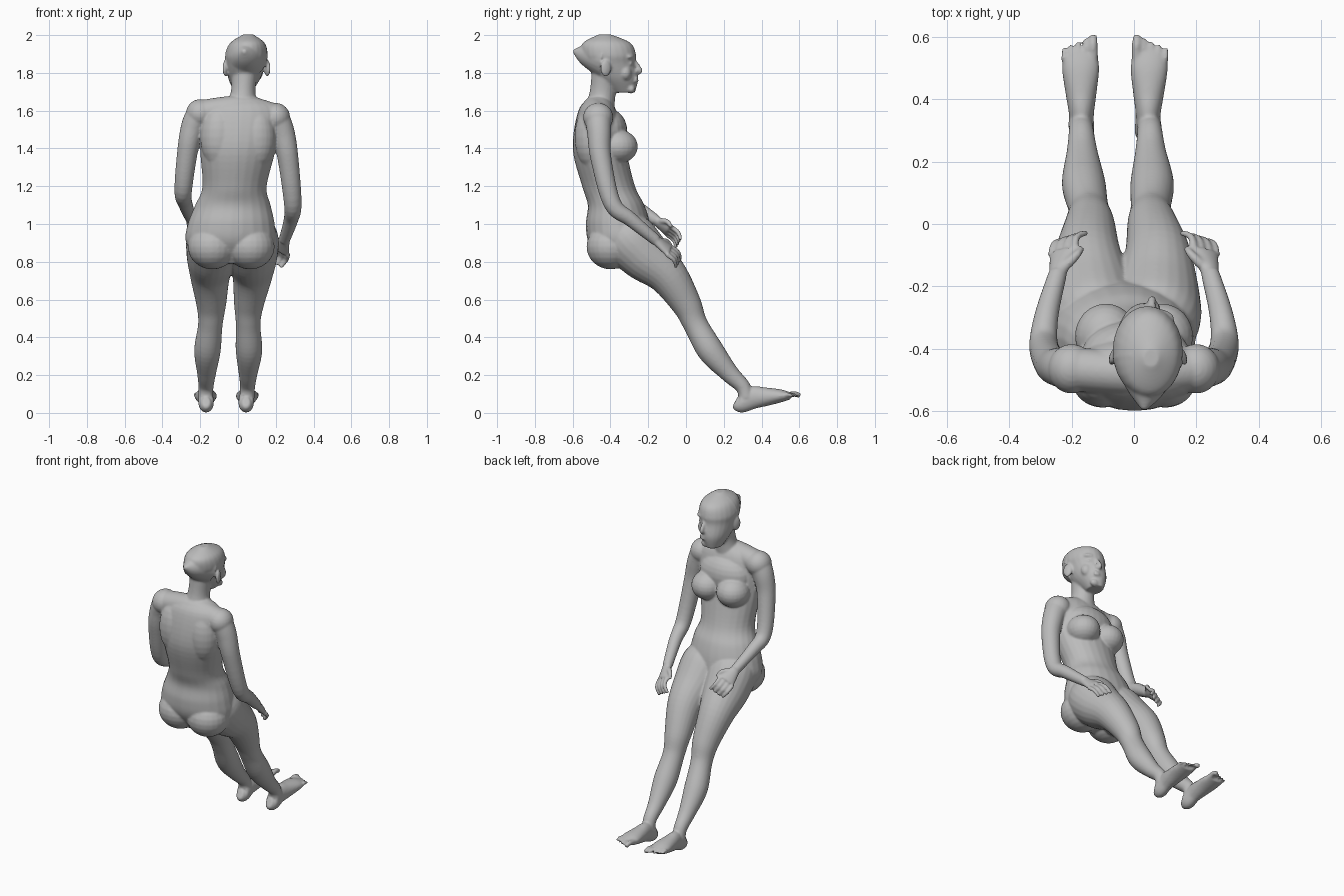
import bpy
import bmesh
from math import cos, sin, pi
from mathutils import Matrix, Vector

default_cube = bpy.data.objects.get("Cube")
if default_cube:
    bpy.data.objects.remove(default_cube, do_unlink=True)

SIDES = 24
STEPS = 6
X_AXIS, Y_AXIS, Z_AXIS = Matrix.Identity(3)
RIGHT, LEFT = -1, 1
body = bmesh.new()


def spine_x(height):
    """The figure leans slightly to its left as it rises."""
    return max(.09 * (height - 1.4), -.04)


def leg_x(side, spread, height):
    """Each leg stands a given distance from a slightly slanted midline."""
    return side * spread + .04 * height - .065


def smooth_rows(rows):
    """Pass a Catmull-Rom spline through rows of equal length."""
    rows = [Vector(row) for row in rows]
    last = len(rows) - 1
    result = []
    for i in range(last):
        start, end = rows[i], rows[i + 1]
        leaving = (end - rows[max(i - 1, 0)]) / 2
        arriving = (rows[min(i + 2, last)] - start) / 2
        for step in range(STEPS):
            t = step / STEPS
            ease = t * t * (3 - 2 * t)
            result.append(start.lerp(end, ease)
                          + leaving * t * (1 - t) ** 2
                          - arriving * t * t * (1 - t))
    return result + [rows[last]]


def loft(rows, side=X_AXIS, level=False):
    """Skin ellipses along a path: x, y, z, half width, half depth."""
    rows = smooth_rows(rows)
    last = len(rows) - 1
    centres = [Vector(row[:3]) for row in rows]
    rings = []
    for i, row in enumerate(rows):
        along = centres[min(i + 1, last)] - centres[max(i - 1, 0)]
        along = Z_AXIS if level else along.normalized()
        wide = (side - along * side.dot(along)).normalized()
        deep = along.cross(wide)
        width, depth = row[3:]
        ring = []
        for k in range(SIDES):
            angle = 2 * pi * k / SIDES
            offset = wide * cos(angle) * width + deep * sin(angle) * depth
            ring.append(body.verts.new(centres[i] + offset))
        rings.append(ring)
    for lower, upper in zip(rings, rings[1:]):
        for k in range(SIDES):
            body.faces.new((lower[k - 1], lower[k], upper[k], upper[k - 1]))
    body.faces.new(rings[0][::-1])
    body.faces.new(rings[-1])


def column(rows):
    """Stack level ellipses on the spine: height, y, half width, half depth."""
    loft([(spine_x(z), y, z, width, depth) for z, y, width, depth in rows],
         level=True)


def tube(points, start_radius, end_radius, side=X_AXIS):
    """Round limb that tapers evenly from the first point to the last."""
    rows = []
    for i, point in enumerate(points):
        share = i / (len(points) - 1)
        radius = start_radius + (end_radius - start_radius) * share
        rows.append((*point, radius, radius))
    loft(rows, side)


def blob(centre, size, turn=0):
    """Ellipsoid turned about the vertical axis."""
    matrix = (Matrix.Translation(centre) @ Matrix.Rotation(turn, 4, "Z")
              @ Matrix.Diagonal((*size, 1)))
    bmesh.ops.create_uvsphere(body, u_segments=SIDES, v_segments=SIDES // 2,
                              radius=1, matrix=matrix)


def arm(side):
    """Bent arm; the left one hangs lower towards the hand."""
    path = [(.2, -.465, 1.585), (.237, -.46, 1.52), (.265, -.45, 1.4),
            (.29, -.39, 1.18), (.28, -.29, 1.11), (.245, -.16, 1.02)]
    points = []
    for i, (x, y, z) in enumerate(path):
        drop = .02 + .017 * i if side == LEFT else 0
        points.append(Vector((side * x, y, z - drop)))
    tube(points, start_radius=.072, end_radius=.03)
    blob(points[0], (.076, .08, .076))
    hand(points[-1], inward=-side)
    return points[0]


def hand(wrist, inward):
    """Flat palm, four curled fingers and a thumb."""
    ahead = Vector((inward * .18, .75, -.6)).normalized()
    across = Vector((inward * .8, .25, .45)).normalized()
    curl = Vector((inward * .6, .25, -.75)).normalized()
    knuckles = wrist + ahead * .09
    loft([(*wrist, .03, .025), (*knuckles, .05, .02)], across)
    for finger in range(4):
        root = knuckles + across * (1.5 - finger) * .029
        middle = root + ahead * .05
        tip = middle + curl * .05
        tube([root, middle, tip], .013, .01, across)
    root = wrist + (ahead + across) * .03
    joint = root + (ahead + across) * .03
    tip = joint + (ahead + curl) * .02
    tube([root, joint, tip], .017, .01, across)


def leg(side):
    """Straight leg from hip to heel: spread, y, z, radius."""
    rows = [(.08, -.37, 1.02, .1), (.095, -.31, .93, .145),
            (.105, -.22, .835, .137), (.112, -.1, .73, .107),
            (.1, 0, .58, .08), (.1, .05, .47, .065), (.11, .13, .33, .07),
            (.11, .23, .21, .05), (.11, .3, .14, .04), (.11, .32, .08, .04)]
    loft([(leg_x(side, spread, z), y, z, radius, radius)
          for spread, y, z, radius in rows])
    blob((leg_x(side, .1, .5), .07, .51), (.04, .03, .05))


def foot(side):
    """Foot pointing forward: y, z, half width, half depth, then toes."""
    rows = [(.26, .06, .02, .03), (.29, .05, .04, .05), (.35, .08, .04, .06),
            (.42, .085, .05, .05), (.5, .09, .06, .035), (.555, .09, .052, .018)]
    loft([(leg_x(side, .1 + .02 * y, z), y, z, width, depth)
          for y, z, width, depth in rows])
    for toe in range(5):
        x = leg_x(side, .07 + .0235 * toe, .09)
        reach = .605 - .01 * toe
        radius = .01 if toe else .017
        tube([(x, .53, .092), (x, reach - .03, .1), (x, reach, .09)],
             radius, radius * .8)


# Torso from the crotch to the base of the neck
column([(.79, -.34, .16, .1), (.9, -.35, .235, .165), (1, -.36, .23, .17),
        (1.1, -.37, .2, .15), (1.2, -.41, .17, .14), (1.4, -.46, .2, .14),
        (1.6, -.47, .2, .1), (1.67, -.46, .08, .05)])

# Chest, shoulder blades, buttocks and breasts
blob((.005, -.41, 1.49), (.17, .1, .12))
for side in (RIGHT, LEFT):
    blob((side * .1, -.5, 1.46), (.1, .09, .17))
    blob((side * .1 - .036, -.4, .88), (.13, .127, .12))
    blob((side * .09, -.36, 1.41), (.1, .105, .09))

# Limbs, with a shoulder girdle joining the arms
right_shoulder, left_shoulder = arm(RIGHT), arm(LEFT)
tube([right_shoulder, (.02, -.48, 1.61), left_shoulder], .07, .07, Y_AXIS)
for side in (RIGHT, LEFT):
    leg(side)
    foot(side)

# Neck
column([(1.6, -.46, .09, .08), (1.7, -.44, .065, .07), (1.8, -.42, .07, .08)])

# Jaw and skull, with the pointed back of the head
column([(1.695, -.33, .045, .06), (1.77, -.365, .085, .112),
        (1.85, -.4, .105, .135), (1.9, -.41, .112, .145),
        (1.96, -.42, .09, .125), (2.004, -.43, .025, .03)])
tube([(.044, -.44, 1.885), (.038, -.535, 1.9), (.032, -.597, 1.917)],
     .115, .008)

# Nose, lips and chin
face_x = .058
tube([(face_x, -.28, 1.87), (face_x, -.243, 1.815), (face_x, -.26, 1.8)],
     .011, .014)
for lip_height in (1.757, 1.772):
    blob((face_x, -.265, lip_height), (.028, .014, .009))
blob((face_x, -.29, 1.715), (.032, .022, .024))

# Brows, eyes, cheeks, nostrils and ears
for side in (RIGHT, LEFT):
    eye_x = face_x + side * .04
    blob((eye_x, -.296, 1.885), (.035, .02, .012), turn=-side * .4)
    blob((eye_x, -.294, 1.85), (.018, .012, .009), turn=-side * .4)
    blob((eye_x, -.318, 1.8), (.035, .03, .04), turn=-side * .4)
    blob((face_x + side * .014, -.265, 1.81), (.01, .014, .01))
    blob((.045 + side * .11, -.425, 1.825), (.014, .03, .045), turn=side * .35)

# Collect the forms in one object
bmesh.ops.recalc_face_normals(body, faces=body.faces[:])
mesh = bpy.data.meshes.new("body")
body.to_mesh(mesh)
body.free()
figure = bpy.data.objects.new("body", mesh)
bpy.context.collection.objects.link(figure)

# Plain skin colour
grey = (.5, .5, .5, 1)
skin = bpy.data.materials.new("plain grey")
skin.use_nodes = True
skin.diffuse_color = grey
shader = skin.node_tree.nodes["Principled BSDF"]
shader.inputs["Base Color"].default_value = grey
mesh.materials.append(skin)

# Fuse the overlapping forms into one smooth surface
fuse = figure.modifiers.new("fuse", "REMESH")
fuse.mode = "VOXEL"
fuse.voxel_size = .006
fuse.use_smooth_shade = True
soften = figure.modifiers.new("soften", "SMOOTH")
soften.factor = .5
soften.iterations = 8
